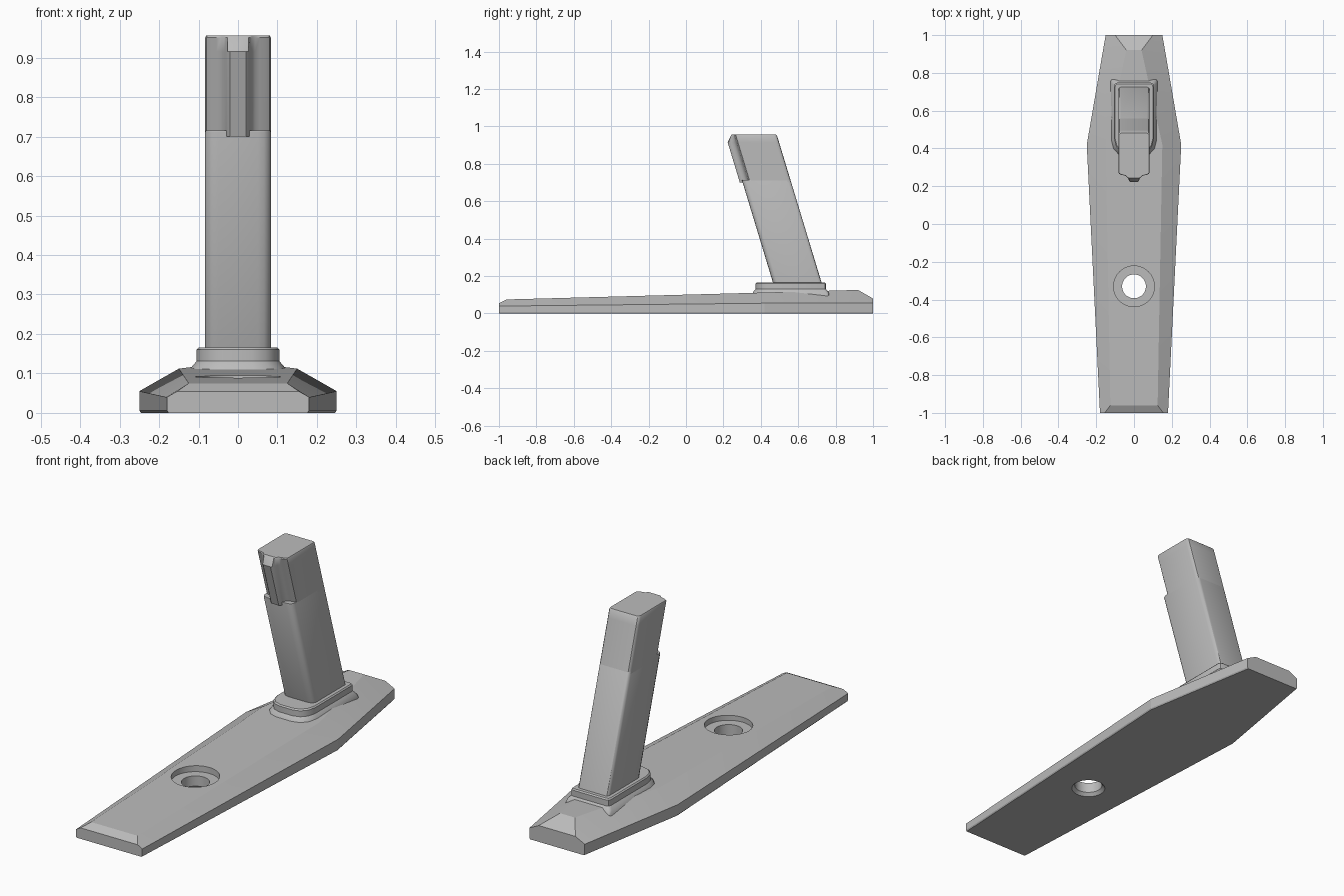
import bpy, bmesh, math

old = bpy.data.objects.get("Cube")
if old:
    bpy.data.objects.remove(old, do_unlink=True)

grey = bpy.data.materials.new("plain grey")
grey.use_nodes = True
grey.diffuse_color = (0.5, 0.5, 0.5, 1)
grey.node_tree.nodes["Principled BSDF"].inputs["Base Color"].default_value = (0.5, 0.5, 0.5, 1)


def loft(name, rings):
    """Skin closed rings of equal length and cap both ends."""
    bm = bmesh.new()
    loops = [[bm.verts.new(p) for p in ring] for ring in rings]
    n = len(loops[0])
    for a, b in zip(loops, loops[1:]):
        for i in range(n):
            j = (i + 1) % n
            bm.faces.new((a[i], a[j], b[j], b[i]))
    bm.faces.new(loops[0])
    bm.faces.new(loops[-1])
    bmesh.ops.recalc_face_normals(bm, faces=bm.faces)
    mesh = bpy.data.meshes.new(name)
    bm.to_mesh(mesh)
    bm.free()
    mesh.materials.append(grey)
    obj = bpy.data.objects.new(name, mesh)
    bpy.context.collection.objects.link(obj)
    return obj


def mirrored(half):
    return half + [(-x, y) for x, y in reversed(half)]


def smooth(obj, degrees):
    bpy.ops.object.select_all(action='DESELECT')
    obj.select_set(True)
    bpy.context.view_layer.objects.active = obj
    bpy.ops.object.shade_smooth_by_angle(angle=math.radians(degrees))


# Tapered base plate: y, edge half width, edge height, top half width, top height
sections = [(-1, 0.18, 0.04, 0.155, 0.054),
            (-0.96, 0.182, 0.04, 0.125, 0.075),
            (0.42, 0.25, 0.055, 0.15, 0.112),
            (0.92, 0.164, 0.055, 0.04, 0.126),
            (1, 0.15, 0.055, 0.10, 0.08)]
rings = []
for y, w, h, tw, th in sections:
    half = [(w - 0.004, 0), (w, 0.006), (w, h), (tw, th)]
    rings.append([(x, y, z) for x, z in mirrored(half)])
base = loft("base_plate", rings)

# Counterbored hole with a chamfer on the underside
bore = [(0.086, -0.01), (0.063, 0.015), (0.063, 0.065), (0.108, 0.065), (0.108, 0.2)]
turns = [math.tau * i / 64 for i in range(64)]
cutter = loft("hole_cutter", [[(r * math.cos(t), -0.33 + r * math.sin(t), z) for t in turns]
                              for r, z in bore])
cutter.hide_render = True
cut = base.modifiers.new("hole", 'BOOLEAN')
cut.operation = 'DIFFERENCE'
cut.solver = 'EXACT'
cut.object = cutter
bpy.context.view_layer.objects.active = base
bpy.ops.object.modifier_apply(modifier=cut.name)
bpy.data.objects.remove(cutter, do_unlink=True)
smooth(base, 8)

# Collar around the foot of the post, with a flared skirt under it
outline = mirrored([(0.035, 0.372), (0.07, 0.382), (0.095, 0.41), (0.105, 0.45),
                    (0.105, 0.733), (0.101, 0.744), (0.09, 0.748)])


def collar_ring(z, sx, sy):
    return [(x * sx, 0.56 + (y - 0.56) * sy, z) for x, y in outline]


skirt = loft("collar_skirt", [collar_ring(0.07, 1.22, 1.13), collar_ring(0.09, 1.2, 1.12),
                              collar_ring(0.115, 1.13, 1.07), collar_ring(0.131, 1, 1)])
collar = loft("collar", [collar_ring(0.128, 1, 1), collar_ring(0.16, 1, 1),
                         collar_ring(0.166, 0.95, 0.97)])
smooth(skirt, 35)
smooth(collar, 35)


# Leaning post: the profile is (x, depth behind the front plane)
def post_ring(profile, z, min_depth=-1, scale=1):
    front = 0.465 - 0.303 * (z - 0.165)
    return [(x * scale, front + 0.13 + (max(d, min_depth) - 0.13) * scale, z)
            for x, d in mirrored(profile)]


back = [(0.083, 0.242), (0.081, 0.252), (0.076, 0.258), (0.068, 0.26)]
lower = [(0.05, 0), (0.066, 0.003), (0.077, 0.01), (0.083, 0.024)] + back
upper = [(0.02, -0.015), (0.026, -0.01), (0.03, 0.004), (0.035, 0.018), (0.043, 0.027),
         (0.055, 0.031), (0.07, 0.034), (0.08, 0.04), (0.083, 0.05)] + back
post = loft("post", [post_ring(lower, 0.14), post_ring(lower, 0.711),
                     post_ring(lower, 0.715, scale=0.985)])
# Grooved head with a central front ridge, cut back at the top
head = loft("post_head", [post_ring(upper, 0.70), post_ring(upper, 0.915),
                          post_ring(upper, 0.951, 0.013),
                          post_ring(upper, 0.956, 0.016, 0.97)])
smooth(post, 35)
smooth(head, 35)
